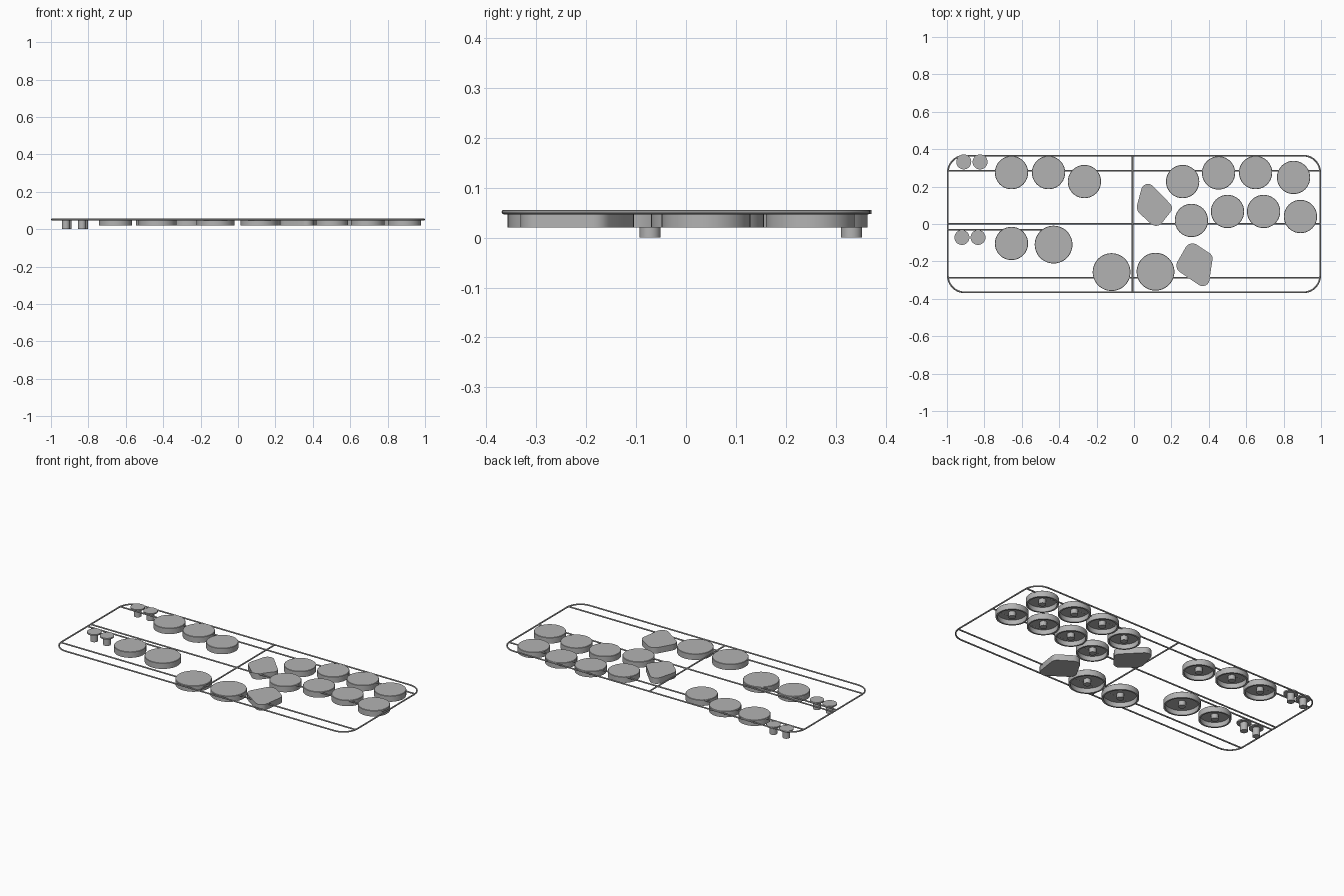
import bpy, bmesh, math
from mathutils import Vector
from mathutils.geometry import convex_hull_2d

if "Cube" in bpy.data.objects:
    bpy.data.objects.remove(bpy.data.objects["Cube"])

grey = bpy.data.materials.new("plain grey plastic")
grey.use_nodes = True
grey.diffuse_color = (0.45, 0.45, 0.45, 1)
grey.node_tree.nodes["Principled BSDF"].inputs["Base Color"].default_value = (0.45, 0.45, 0.45, 1)

TOP, LOW = 0.056, 0.02     # upper and lower level of the bases
BAR_Z, BAR_R = 0.0515, 0.0045


def finish(name, bm):
    bmesh.ops.recalc_face_normals(bm, faces=bm.faces)
    mesh = bpy.data.meshes.new(name)
    bm.to_mesh(mesh)
    bm.free()
    ob = bpy.data.objects.new(name, mesh)
    bpy.context.collection.objects.link(ob)
    mesh.materials.append(grey)
    bpy.ops.object.select_all(action="DESELECT")
    ob.select_set(True)
    bpy.context.view_layer.objects.active = ob
    bpy.ops.object.shade_smooth_by_angle(angle=math.radians(35))
    return ob


def lathe(name, x, y, profile, sides=48):
    """Turn a profile that starts and ends on the axis."""
    bm = bmesh.new()
    verts = [bm.verts.new((r, 0, z)) for r, z in profile]
    edges = [bm.edges.new(pair) for pair in zip(verts, verts[1:])]
    bmesh.ops.spin(bm, geom=verts + edges, cent=(0, 0, 0), axis=(0, 0, 1),
                   angle=math.tau, steps=sides)
    bmesh.ops.remove_doubles(bm, verts=bm.verts, dist=0.0001)
    bmesh.ops.translate(bm, verts=bm.verts, vec=(x, y, 0))
    return finish(name, bm)


def rod(name, points, closed=False):
    """Round bar along a path."""
    curve = bpy.data.curves.new(name, "CURVE")
    curve.dimensions = "3D"
    curve.bevel_depth = BAR_R
    curve.bevel_resolution = 2
    curve.use_fill_caps = True
    line = curve.splines.new("POLY")
    line.points.add(len(points) - 1)
    for p, (x, y) in zip(line.points, points):
        p.co = (x, y, BAR_Z, 1)
    line.use_cyclic_u = closed
    temp = bpy.data.objects.new(name, curve)
    bpy.context.collection.objects.link(temp)
    bpy.context.view_layer.update()
    mesh = temp.evaluated_get(bpy.context.evaluated_depsgraph_get()).to_mesh()
    bm = bmesh.new()
    bm.from_mesh(mesh)
    bpy.data.objects.remove(temp)
    return finish(name, bm)


def ring(x, y, r, start=0.0, sweep=math.tau, steps=24):
    return [(x + r * math.cos(start + sweep * i / steps),
             y + r * math.sin(start + sweep * i / steps)) for i in range(steps + 1)]


# Outer frame with rounded corners
corner = 0.09
hx, hy = 1 - BAR_R - corner, 0.37 - BAR_R - corner
outline = []
for i, (sx, sy) in enumerate([(1, 1), (-1, 1), (-1, -1), (1, -1)]):
    outline += ring(sx * hx, sy * hy, corner, i * math.pi / 2, math.pi / 2, 8)
rod("outer_frame", outline, True)

# Inner bars
for name, y, end in [("rear_bar", 0.285, 0.994), ("middle_bar", 0.002, 0.994),
                     ("short_bar", -0.03, -0.4), ("front_bar", -0.287, 0.994)]:
    rod(name, [(-0.994, y), (end, y)])
rod("cross_bar", [(-0.008, -0.365), (-0.008, 0.365)])

# Round hollow bases with a central stud underneath
small = [(-0.655, 0.275), (-0.457, 0.275), (-0.265, 0.227), (0.26, 0.227),
         (0.452, 0.273), (0.65, 0.275), (0.853, 0.249), (0.307, 0.019),
         (0.5, 0.067), (0.693, 0.067), (0.89, 0.04), (-0.655, -0.104)]
large = [(-0.43, -0.11), (-0.12, -0.257), (0.115, -0.255)]
for label, spots, r in [("small", small, 0.089), ("large", large, 0.101)]:
    for i, (x, y) in enumerate(spots):
        under = TOP - 0.008
        lathe(f"{label}_round_base_{i + 1}", x, y,
              [(0, TOP), (r - 0.002, TOP), (r, TOP - 0.002), (r, LOW),
               (r - 0.01, LOW), (r - 0.01, under), (0.02, under),
               (0.02, LOW), (0, LOW)])

# Flanged pegs
for i, (x, y) in enumerate([(-0.91, 0.332), (-0.823, 0.332),
                            (-0.92, -0.072), (-0.834, -0.072)]):
    lathe(f"flanged_peg_{i + 1}", x, y,
          [(0, TOP), (0.04, TOP), (0.04, TOP - 0.008), (0.021, TOP - 0.008),
           (0.021, 0), (0, 0)], 32)


# Rounded irregular bases, each wrapped around a few corner circles
def wrapped_base(name, circles):
    pts = [Vector(p) for c in circles for p in ring(*c)[:-1]]
    bm = bmesh.new()
    face = bm.faces.new([bm.verts.new((*pts[i], LOW)) for i in convex_hull_2d(pts)])
    top = bmesh.ops.extrude_face_region(bm, geom=[face])["geom"]
    bmesh.ops.translate(bm, vec=(0, 0, TOP - LOW),
                        verts=[v for v in top if isinstance(v, bmesh.types.BMVert)])
    if not any(f.calc_center_median().z < LOW + 0.001 for f in bm.faces):
        bm.faces.new([v for v in bm.verts if v.co.z < LOW + 0.001])
    return finish(name, bm)


wrapped_base("rear_irregular_base", [(0.075, 0.177, 0.037), (0.17, 0.085, 0.033),
                                     (0.118, 0.03, 0.04), (0.06, 0.09, 0.045)])
wrapped_base("front_irregular_base", [(0.27, -0.222, 0.043), (0.313, -0.147, 0.043),
                                      (0.385, -0.185, 0.035), (0.367, -0.295, 0.037)])
